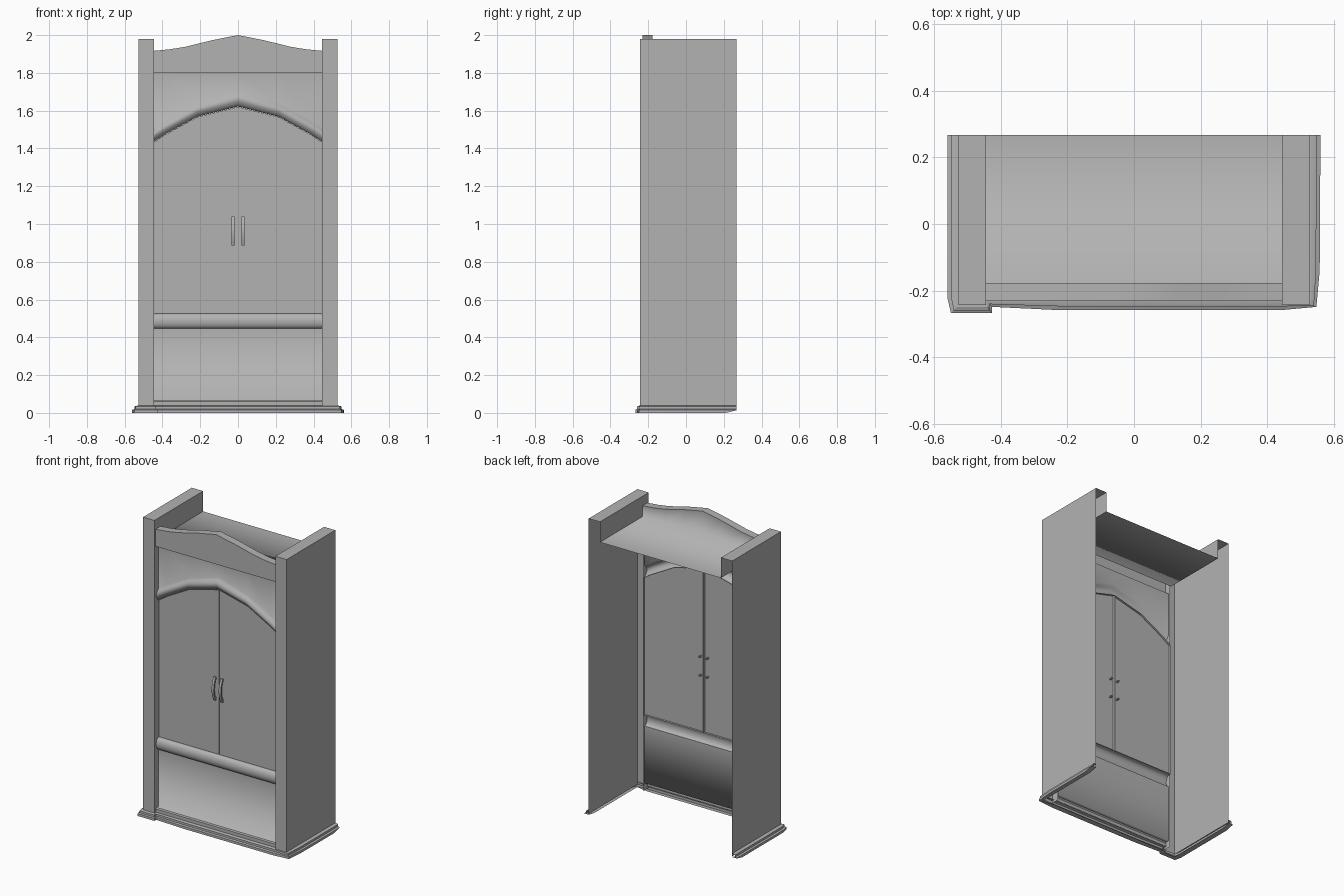
import bpy, bmesh, math
from mathutils import Vector

if "Cube" in bpy.data.objects:
    bpy.data.objects.remove(bpy.data.objects["Cube"])

W, OUT = 0.444, 0.527               # inner opening and outer half widths
FRONT, BACK, FACE = -0.243, 0.268, -0.2
TOP, SHELF = 1.98, 1.845

# Dark grey finish shared by all parts
finish = bpy.data.materials.new("dark_grey")
finish.diffuse_color = (0.45, 0.45, 0.45, 1)
finish.use_nodes = True
finish.node_tree.nodes["Principled BSDF"].inputs["Base Color"].default_value = finish.diffuse_color


def build(name, faces, out=(0, -1, 0.2), smooth=None):
    """Mesh from polygons, welded, with normals turned to the given side."""
    bm = bmesh.new()
    for f in faces:
        bm.faces.new([bm.verts.new(p) for p in f])
    bmesh.ops.remove_doubles(bm, verts=bm.verts, dist=1e-5)
    bmesh.ops.recalc_face_normals(bm, faces=bm.faces)
    total = sum((f.normal * f.calc_area() for f in bm.faces), Vector())
    if total.dot(Vector(out)) < 0:
        bmesh.ops.reverse_faces(bm, faces=bm.faces)
    me = bpy.data.meshes.new(name)
    bm.to_mesh(me)
    bm.free()
    me.materials.append(finish)
    ob = bpy.data.objects.new(name, me)
    bpy.context.collection.objects.link(ob)
    if smooth:
        bpy.ops.object.select_all(action='DESELECT')
        ob.select_set(True)
        bpy.context.view_layer.objects.active = ob
        bpy.ops.object.shade_smooth_by_angle(angle=math.radians(smooth))
    return ob


def grid(rows):
    """Quads between neighbouring rows of points."""
    return [(a[i], a[i + 1], b[i + 1], b[i])
            for a, b in zip(rows, rows[1:]) for i in range(len(a) - 1)]


def mirrored(half):
    """Half outline from the left end to the centre, completed to the right."""
    return half + [(-x, z) for x, z in reversed(half[:-1])]


def at(points, y):
    return [(x, y, z) for x, z in points]


crown = mirrored([(-W, 1.917), (-.36, 1.925), (-.28, 1.938), (-.137, 1.973), (0, 2.0)])
arch_low = mirrored([(-W, 1.435), (-.385, 1.475), (-.215, 1.568), (0, 1.622)])
arch_high = mirrored([(-W, 1.512), (-.385, 1.55), (-.215, 1.643), (0, 1.705)])

# Side posts: open-backed shells, inner wall only above the roof panel
for side, s in (("left", -1), ("right", 1)):
    plan = [(OUT, BACK), (OUT, FRONT), (W, FRONT), (W, -.19)]
    rows = [[(s * x, y, z) for x, y in plan] for z in (0.02, TOP)]
    faces = grid(rows)
    faces.append([(s * x, y, TOP) for x, y in
                  [(OUT, BACK), (OUT, FRONT), (W, FRONT), (W, -.19), (W, BACK)]])
    faces.append([(s * W, BACK, SHELF), (s * W, BACK, TOP),
                  (s * W, -.19, TOP), (s * W, -.19, SHELF)])
    build(side + "_post", faces, (s, -.3, .3))

# Peaked crown board
crown_base = [(x, 1.803) for x, z in crown]
build("crown_board", grid([at(crown_base, FACE), at(crown_base, -.23),
                           at(crown, -.23), at(crown, -.178)]), smooth=30)

# Level roof panel turning up softly into the back of the crown
shelf = [(x, SHELF) for x, z in crown]
build("roof_panel", grid([at(crown, -.178), at(shelf, -.178), at(shelf, BACK)]),
      (0, 0, 1), smooth=120)

# Upper panel running into the rounded arch moulding, returning behind the doors
rows = [at([(x, 1.803) for x, z in arch_high], FACE)]
for i in range(7):
    t = i / 6
    rows.append([(a[0], FACE - .024 * math.sin(math.pi * t), b[1] + (a[1] - b[1]) * t)
                 for a, b in zip(arch_low, arch_high)])
rows.append(at(arch_low, -.183))
build("upper_panel_and_arch", grid(rows), smooth=80)

# Rounded rail below the doors
rows = [[(x, -.183, .526) for x in (-W, W)]]
for i in range(9):
    a = math.pi * i / 8
    rows.append([(x, FACE - .025 * math.sin(a), .486 + .04 * math.cos(a)) for x in (-W, W)])
build("middle_rail", grid(rows), smooth=40)

# Lower panel turning softly into the plinth strip
build("lower_panel", grid([[(x, y, z) for x in (-W, W)] for y, z in
                           [(FACE, .446), (FACE, .067), (-.222, .067)]]), smooth=120)
build("plinth_strip", grid([[(x, y, z) for x in (-W, W)] for y, z in
                            [(-.222, .067), (-.228, .06), (-.228, .036)]]))

# Doors with shallow edges, and bowed handles whose pins pass through them
for side, s in (("left", -1), ("right", 1)):
    outline = [(s * .001, .527), (s * .4425, .527), (s * .4425, 1.434), (s * .385, 1.473),
               (s * .215, 1.566), (s * .001, 1.62)]
    loop = outline + outline[:1]
    build(side + "_door", grid([at(loop, -.196), at(loop, -.182)]) + [at(outline, -.196)])

    # bowed grip as a rectangular sweep
    rows = []
    for i in range(9):
        y, z = -.206 - .018 * math.sin(math.pi * i / 8), .885 + .155 * i / 8
        rows.append([(s * .026 + dx, y + dy, z) for dx, dy in
                     [(-.008, -.005), (.008, -.005), (.008, .005), (-.008, .005), (-.008, -.005)]])
    build(side + "_handle", grid(rows) + [rows[0][:4], rows[-1][:4]], smooth=40)
    for n, z in (("lower", .9), ("upper", 1.025)):
        bpy.ops.mesh.primitive_cylinder_add(vertices=8, radius=.006, depth=.036,
                                            location=(s * .026, -.192, z),
                                            rotation=(math.pi / 2, 0, 0))
        pin = bpy.context.object
        pin.name = f"{side}_handle_{n}_pin"
        pin.data.materials.append(finish)

# Stepped base moulding running round three sides, with a block at the left corner
outer = [(-.56, BACK), (-.56, .21), (-.56, -.225), (-.55, -.268), (-.427, -.268),
         (-.427, -.249), (-.22, -.259), (.44, -.259), (.548, -.249), (.558, -.14),
         (.56, .21), (.56, BACK)]
inner = [(-OUT, BACK), (-OUT, .21), (-OUT, -.225), (-OUT, FRONT), (-W, FRONT), (-W, -.226),
         (-.22, -.226), (W, -.226), (OUT, -.24), (OUT, -.14), (OUT, .21), (OUT, BACK)]
steps = [(1, .003), (0, 0), (0, .016), (.35, .02), (.35, .034), (.75, .038), (1, .038)]
rows = []
for t, z in steps:
    row = [[a[0] + (b[0] - a[0]) * t, a[1] + (b[1] - a[1]) * t, z]
           for a, b in zip(outer, inner)]
    row[0][2] = row[-1][2] = max(z, .014)       # underside rises at the back ends
    rows.append(row)
build("base_moulding", grid(rows), smooth=20)
